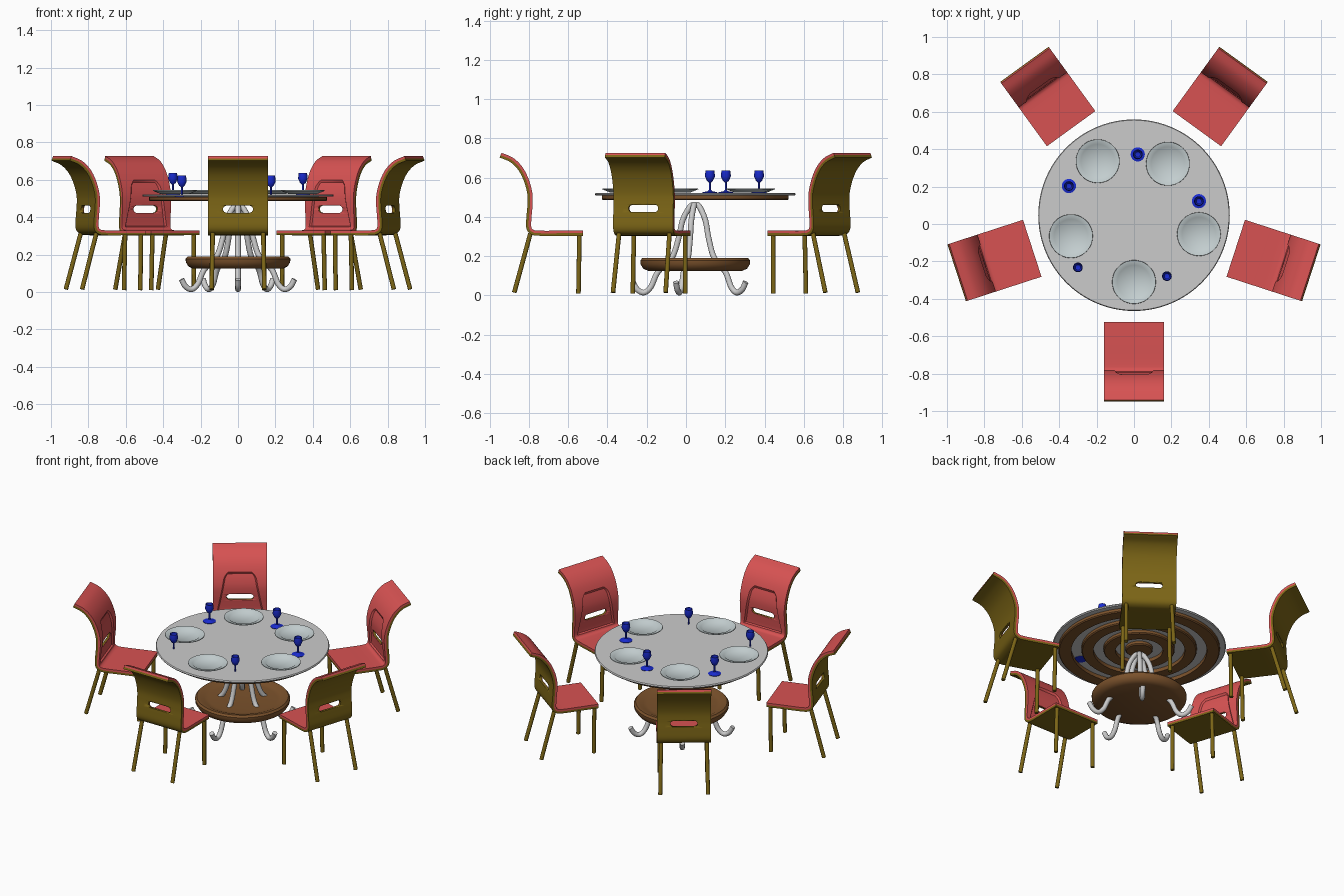
import bpy, bmesh, math
from mathutils import Vector

if "Cube" in bpy.data.objects:
    bpy.data.objects.remove(bpy.data.objects["Cube"])

CY = 0.047           # centre of the table group
STEP = math.radians(72)


def material(name, rgb):
    m = bpy.data.materials.new(name)
    m.diffuse_color = (*rgb, 1)
    m.use_nodes = True
    m.node_tree.nodes["Principled BSDF"].inputs["Base Color"].default_value = m.diffuse_color
    return m


OLIVE = material("olive wood", (0.20, 0.13, 0.008))
RED = material("red pad", (0.68, 0.085, 0.085))
BROWN = material("brown wood", (0.20, 0.085, 0.025))
BLUE = material("blue glass", (0.01, 0.025, 0.65))
CHINA = material("china", (0.55, 0.62, 0.63))


def add(name, bm, mat=None, loc=(0, CY, 0), angle=40):
    bmesh.ops.recalc_face_normals(bm, faces=bm.faces)
    me = bpy.data.meshes.new(name)
    bm.to_mesh(me)
    bm.free()
    if mat:
        me.materials.append(mat)
    ob = bpy.data.objects.new(name, me)
    ob.location = loc
    bpy.context.collection.objects.link(ob)
    smooth(ob, angle)
    return ob


def activate(ob):
    bpy.ops.object.select_all(action='DESELECT')
    ob.select_set(True)
    bpy.context.view_layer.objects.active = ob


def smooth(ob, angle=40):
    activate(ob)
    bpy.ops.object.shade_smooth_by_angle(angle=math.radians(angle))


def lathe(name, pts, mat=None, loc=(0, CY, 0), steps=64, closed=False):
    bm = bmesh.new()
    vs = [bm.verts.new((r, 0, z)) for r, z in pts]
    es = [bm.edges.new(p) for p in zip(vs, vs[1:])]
    if closed:
        es.append(bm.edges.new((vs[-1], vs[0])))
    bmesh.ops.spin(bm, geom=vs + es, cent=(0, 0, 0), axis=(0, 0, 1),
                   angle=2 * math.pi, steps=steps)
    bmesh.ops.remove_doubles(bm, verts=bm.verts, dist=1e-5)
    return add(name, bm, mat, loc)


def spline(pts, n):
    """Catmull-Rom through the points, n samples per span."""
    p = [Vector(q) for q in pts]
    p = [2 * p[0] - p[1]] + p + [2 * p[-1] - p[-2]]
    out = []
    for a, b, c, d in zip(p, p[1:], p[2:], p[3:]):
        for k in range(n):
            t = k / n
            out.append(0.5 * (2 * b + (c - a) * t + (2 * a - 5 * b + 4 * c - d) * t ** 2
                              + (3 * b - a - 3 * c + d) * t ** 3))
    return out + [p[-2]]


def tube(name, pts, radius, mat=None):
    cu = bpy.data.curves.new(name, 'CURVE')
    cu.dimensions = '3D'
    cu.bevel_depth = radius
    cu.bevel_resolution = 3
    cu.use_fill_caps = True
    sp = cu.splines.new('POLY')
    sp.points.add(len(pts) - 1)
    for q, p in zip(sp.points, pts):
        q.co = (*p, 1)
    ob = bpy.data.objects.new(name, cu)
    ob.location = (0, CY, 0)
    bpy.context.collection.objects.link(ob)
    activate(ob)
    bpy.ops.object.convert(target='MESH')
    ob = bpy.context.object
    ob.data.materials.clear()
    if mat:
        ob.data.materials.append(mat)
    smooth(ob)
    return ob


def ring_copies(ob):
    for k in range(1, 5):
        c = ob.copy()          # shares the mesh
        c.rotation_euler.z = k * STEP
        bpy.context.collection.objects.link(c)


# Chair shell: side profile (y, z) swept across the width
N = 6
PROFILE = spline([(-.572, .317), (-.68, .317), (-.79, .317), (-.83, .323), (-.848, .346),
                  (-.847, .40), (-.842, .46), (-.843, .52), (-.86, .585), (-.89, .645),
                  (-.935, .69), (-.992, .715)], N)


def layer(name, lo, hi, dent, mat):
    bm = bmesh.new()
    start, end = 4 * N, 8 * N + 1
    rows = []
    for i, p in enumerate(PROFILE):
        t = (PROFILE[min(i + 1, len(PROFILE) - 1)] - PROFILE[max(i - 1, 0)]).normalized()
        nrm = Vector((t.y, -t.x))
        f = min(max((i - start) / (end - start), 0), 1)
        w = .138 - .048 * f - .022 * max(0, (f - .85) / .15) ** 2
        inside = start < i < end
        top, bot = [], []
        for x in (-.16, -w, -w + .008, 0, w - .008, w, .16):
            h = hi - (dent if inside and abs(x) < w - .004 else 0)
            a, b = p + nrm * h, p + nrm * lo
            top.append(bm.verts.new((x, a.x, a.y)))
            bot.append(bm.verts.new((x, b.x, b.y)))
        rows.append(top + bot[::-1])
    for r, s in zip(rows, rows[1:]):
        for k in range(len(r)):
            m = (k + 1) % len(r)
            bm.faces.new((r[k], r[m], s[m], s[k]))
    for r in (rows[0], rows[-1]):
        for k in range(6):
            bm.faces.new((r[k], r[k + 1], r[12 - k], r[13 - k]))
    return add(name, bm, mat, angle=30)


shell = layer("chair_shell", -.013, 0, 0, OLIVE)
pad = layer("chair_pad", 0, .013, .010, RED)

# Hand slot through the backrest
bm = bmesh.new()
outline = []
for k in range(18):
    a = math.pi * (k if k < 9 else k - 1) / 8 - math.pi / 2
    if k >= 9:
        a = math.pi / 2 + math.pi * (k - 9) / 8
    side = 1 if k < 9 else -1
    outline.append(bm.verts.new((side * .061 + .019 * math.cos(a), -1, .443 + .019 * math.sin(a))))
face = bm.faces.new(outline)
ext = bmesh.ops.extrude_face_region(bm, geom=[face])
bmesh.ops.translate(bm, vec=(0, .3, 0), verts=[v for v in ext["geom"] if isinstance(v, bmesh.types.BMVert)])
cutter = add("slot_cutter", bm)
cutter.hide_render = True
bpy.context.view_layer.update()
for ob in (shell, pad):
    activate(ob)
    mod = ob.modifiers.new("slot", 'BOOLEAN')
    mod.operation = 'DIFFERENCE'
    mod.solver = 'EXACT'
    mod.object = cutter
    bpy.ops.object.modifier_move_to_index(modifier=mod.name, index=0)
    bpy.ops.object.modifier_apply(modifier=mod.name)
bpy.data.objects.remove(cutter)
ring_copies(shell)
ring_copies(pad)

# Chair legs
for s, side in ((-1, "left"), (1, "right")):
    ring_copies(tube(f"chair_front_leg_{side}",
                     [(s * .137, -.59, .31), (s * .141, -.595, .01)], .012, OLIVE))
    ring_copies(tube(f"chair_rear_leg_{side}",
                     [(s * .135, -.84, .315), (s * .141, -.922, .015)], .012, OLIVE))

# Table top with wooden rings beneath
lathe("table_top", [(0, .508), (.508, .510), (.512, .516), (.508, .523), (0, .523)], steps=96)
for k, (a, b) in enumerate(((.40, .476), (.27, .34), (.14, .21), (0, .08))):
    lathe(f"under_ring_{k}", [(a, .509), (a, .486), (b - .006, .486), (b, .492), (b, .509)],
          BROWN, closed=a > 0)

# Pedestal dish and curved metal legs
lathe("pedestal_dish", [(0, .125), (.24, .125), (.265, .137), (.279, .16), (.28, .178), (.27, .19),
                        (.25, .189), (.225, .178), (.2, .175), (0, .175)], BROWN)
path = spline([(.008, .465), (.032, .445), (.065, .38), (.085, .29), (.12, .19), (.19, .12),
               (.225, .045), (.26, .015), (.295, .03), (.318, .068)], 5)
ring_copies(tube("table_leg", [(0, -p.x, p.y) for p in path], .015))

# Plates
for k, (x, y) in enumerate(((0, -.31), (.347, -.054), (.181, .322), (-.194, .336), (-.337, -.065))):
    lathe(f"plate_{k}", [(0, .524), (.075, .524), (.117, .541), (.116, .545), (.09, .540),
                         (.078, .530), (0, .530)], CHINA, (x, y, 0), 48)

# Wine glasses, two of them set lower
for k, (x, y, z) in enumerate(((.02, .372, .523), (.347, .122, .523), (-.348, .203, .523),
                               (-.30, -.232, .508), (.176, -.279, .508))):
    lathe(f"wine_glass_{k}", [(0, 0), (.037, 0), (.038, .003), (.012, .008), (.005, .015), (.005, .052),
                              (.016, .062), (.026, .085), (.022, .114), (.020, .114), (.023, .085),
                              (.014, .066), (0, .062)], BLUE, (x, y, z), 24)
